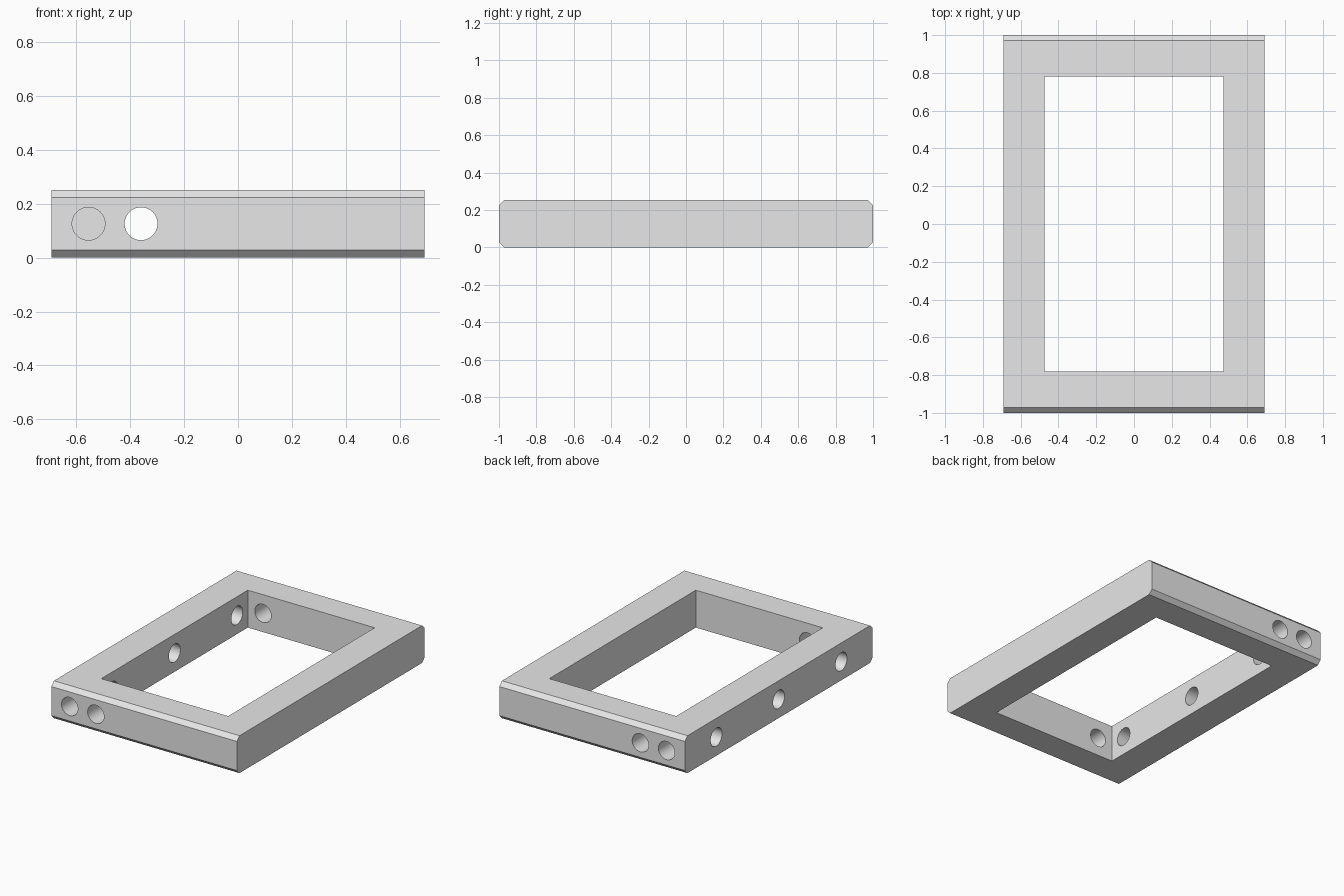
import bpy
import bmesh
from mathutils import Matrix, Vector

cube = bpy.data.objects.get("Cube")
if cube:
    bpy.data.objects.remove(cube, do_unlink=True)

HALF_X, HALF_Y, HEIGHT = 0.692, 1.0, 0.252
WINDOW_X, WINDOW_Y = 0.473, 0.78
CHAMFER, RADIUS = 0.028, 0.061
MID = HEIGHT / 2

grey = bpy.data.materials.new("light grey")
grey.use_nodes = True
grey.diffuse_color = (0.8, 0.8, 0.8, 1)
grey.node_tree.nodes["Principled BSDF"].inputs["Base Color"].default_value = (0.8, 0.8, 0.8, 1)


def make_object(name, bm):
    bmesh.ops.recalc_face_normals(bm, faces=bm.faces)
    mesh = bpy.data.meshes.new(name)
    bm.to_mesh(mesh)
    bm.free()
    mesh.materials.append(grey)
    obj = bpy.data.objects.new(name, mesh)
    bpy.context.collection.objects.link(obj)
    return obj


def box(name, size, centre):
    bm = bmesh.new()
    bmesh.ops.create_cube(bm, size=1, matrix=Matrix.Translation(centre) @ Matrix.Diagonal((*size, 1)))
    return make_object(name, bm)


def rod(start, end):
    start, end = Vector(start), Vector(end)
    axis = end - start
    turn = axis.to_track_quat('Z', 'Y').to_matrix().to_4x4()
    bm = bmesh.new()
    bmesh.ops.create_cone(bm, cap_ends=True, segments=48, radius1=RADIUS, radius2=RADIUS,
                          depth=axis.length, matrix=Matrix.Translation((start + end) / 2) @ turn)
    return make_object("hole_cutter", bm)


def cut(target, cutter):
    cutter.hide_render = True
    mod = target.modifiers.new("cut", 'BOOLEAN')
    mod.operation, mod.solver, mod.object = 'DIFFERENCE', 'EXACT', cutter
    bpy.context.view_layer.objects.active = target
    bpy.ops.object.modifier_apply(modifier=mod.name)
    bpy.data.objects.remove(cutter, do_unlink=True)


# Solid slab with chamfered long edges at the front and back
bm = bmesh.new()
bmesh.ops.create_cube(bm, size=1, matrix=Matrix.Translation((0, 0, MID))
                      @ Matrix.Diagonal((2 * HALF_X, 2 * HALF_Y, HEIGHT, 1)))
ends = [e for e in bm.edges if abs(e.verts[0].co.x - e.verts[1].co.x) > 1]
bmesh.ops.bevel(bm, geom=ends, offset=CHAMFER, segments=1, affect='EDGES')
frame = make_object("frame", bm)

# Rectangular opening
cut(frame, box("window_cutter", (2 * WINDOW_X, 2 * WINDOW_Y, 1), (0, 0, MID)))

# Three holes through the side rail
for y in (-0.665, 0, 0.665):
    cut(frame, rod((-0.8, y, MID), (-0.4, y, MID)))

# One through hole and one blind hole at each end
for side in (-1, 1):
    cut(frame, rod((-0.36, side * 1.1, MID), (-0.36, side * 0.7, MID)))
    cut(frame, rod((-0.555, side * 1.1, MID), (-0.555, side * WINDOW_Y, MID)))

# Smooth hole walls, sharp edges elsewhere
bpy.ops.object.select_all(action='DESELECT')
frame.select_set(True)
bpy.context.view_layer.objects.active = frame
bpy.ops.object.shade_smooth_by_angle()
